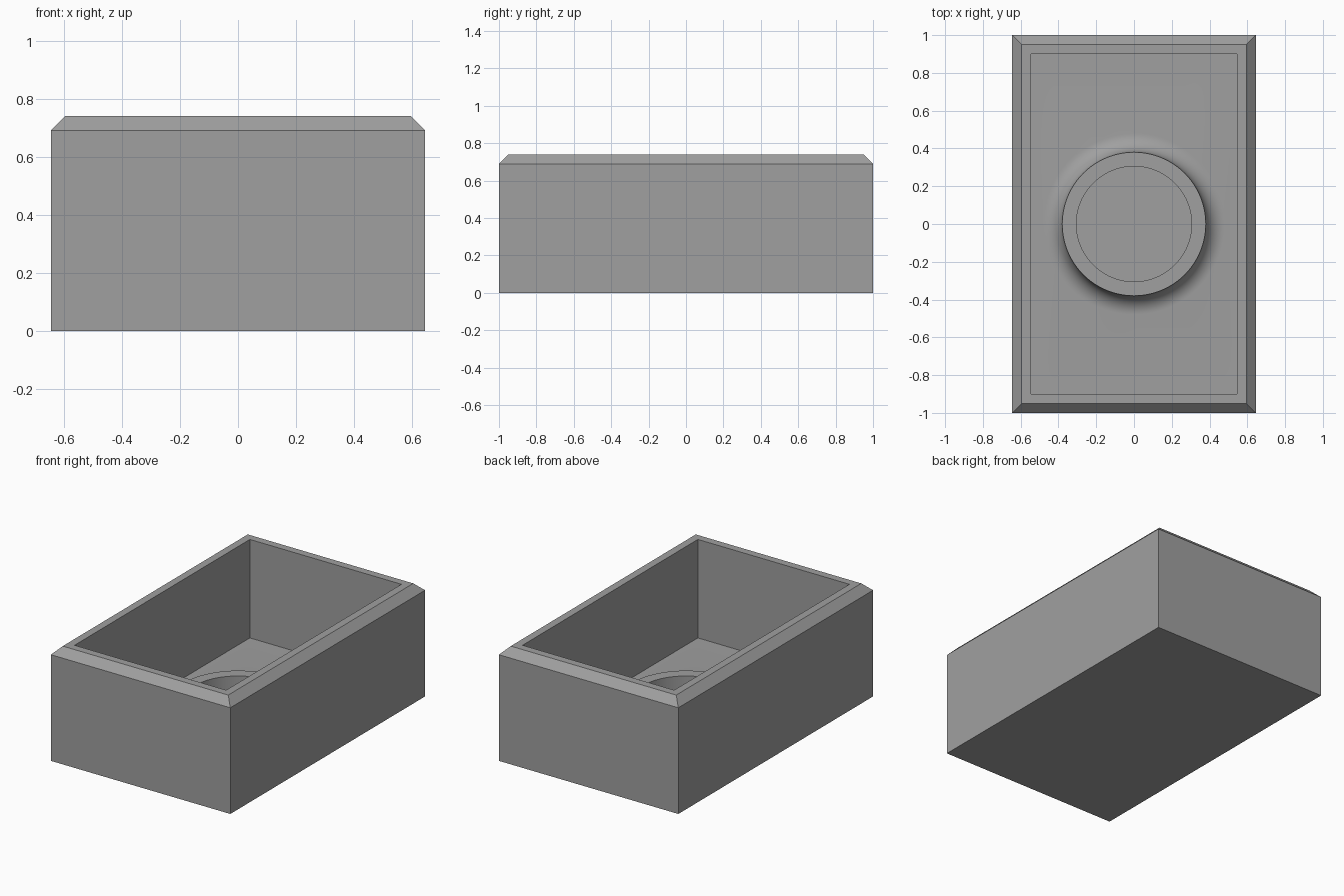
import bpy, bmesh, math

if "Cube" in bpy.data.objects:
    bpy.data.objects.remove(bpy.data.objects["Cube"])

grey = bpy.data.materials.new("mid grey")
grey.diffuse_color = (0.35, 0.35, 0.35, 1)
grey.use_nodes = True
grey.node_tree.nodes["Principled BSDF"].inputs["Base Color"].default_value = grey.diffuse_color

FLOOR, RIM = 0.10, 0.74
SEGMENTS = 96
bm = bmesh.new()


def rect_ring(hx, hy, z):
    return [bm.verts.new((sx * hx, sy * hy, z))
            for sx, sy in ((-1, -1), (1, -1), (1, 1), (-1, 1))]


def round_ring(r, z):
    return [bm.verts.new((r * math.cos(a), r * math.sin(a), z))
            for a in (2 * math.pi * i / SEGMENTS for i in range(SEGMENTS))]


def skin(rings):
    for a, b in zip(rings, rings[1:]):
        n = len(a)
        for i in range(n):
            j = (i + 1) % n
            bm.faces.new((a[i], a[j], b[j], b[i]))


# Open box: outer walls, chamfered rim, inner walls
box = [rect_ring(*p) for p in ((0.645, 1.0, 0), (0.645, 1.0, 0.69), (0.595, 0.95, RIM),
                               (0.545, 0.9, RIM), (0.545, 0.9, FLOOR))]
skin(box)
bm.faces.new(box[0])

# Raised boss: concave fillet, flat top, straight hole
fillet = [(0.48 - 0.1 * math.sin(t), FLOOR + 0.1 - 0.1 * math.cos(t))
          for t in (math.pi / 2 * i / 12 for i in range(13))]
boss = [round_ring(r, z) for r, z in fillet + [(0.305, 0.2), (0.305, FLOOR)]]
skin(boss)
bm.faces.new(boss[-1])

# Floor between the inner walls and the boss
edges = []
for ring in (box[-1], boss[0]):
    edges += [bm.edges.get((ring[i], ring[i - 1])) for i in range(len(ring))]
bmesh.ops.triangle_fill(bm, edges=edges, use_beauty=True, normal=(0, 0, 1))
bmesh.ops.dissolve_limit(bm, angle_limit=0.001, verts=[], edges=[
    e for e in bm.edges if len(e.link_faces) == 2 and len(e.link_faces[0].verts) == 3
    and len(e.link_faces[1].verts) == 3])
bmesh.ops.recalc_face_normals(bm, faces=bm.faces)

mesh = bpy.data.meshes.new("open_box")
bm.to_mesh(mesh)
bm.free()
mesh.materials.append(grey)
tray = bpy.data.objects.new("open_box", mesh)
bpy.context.collection.objects.link(tray)
bpy.context.view_layer.objects.active = tray
tray.select_set(True)
bpy.ops.object.shade_smooth_by_angle(angle=math.radians(30))
